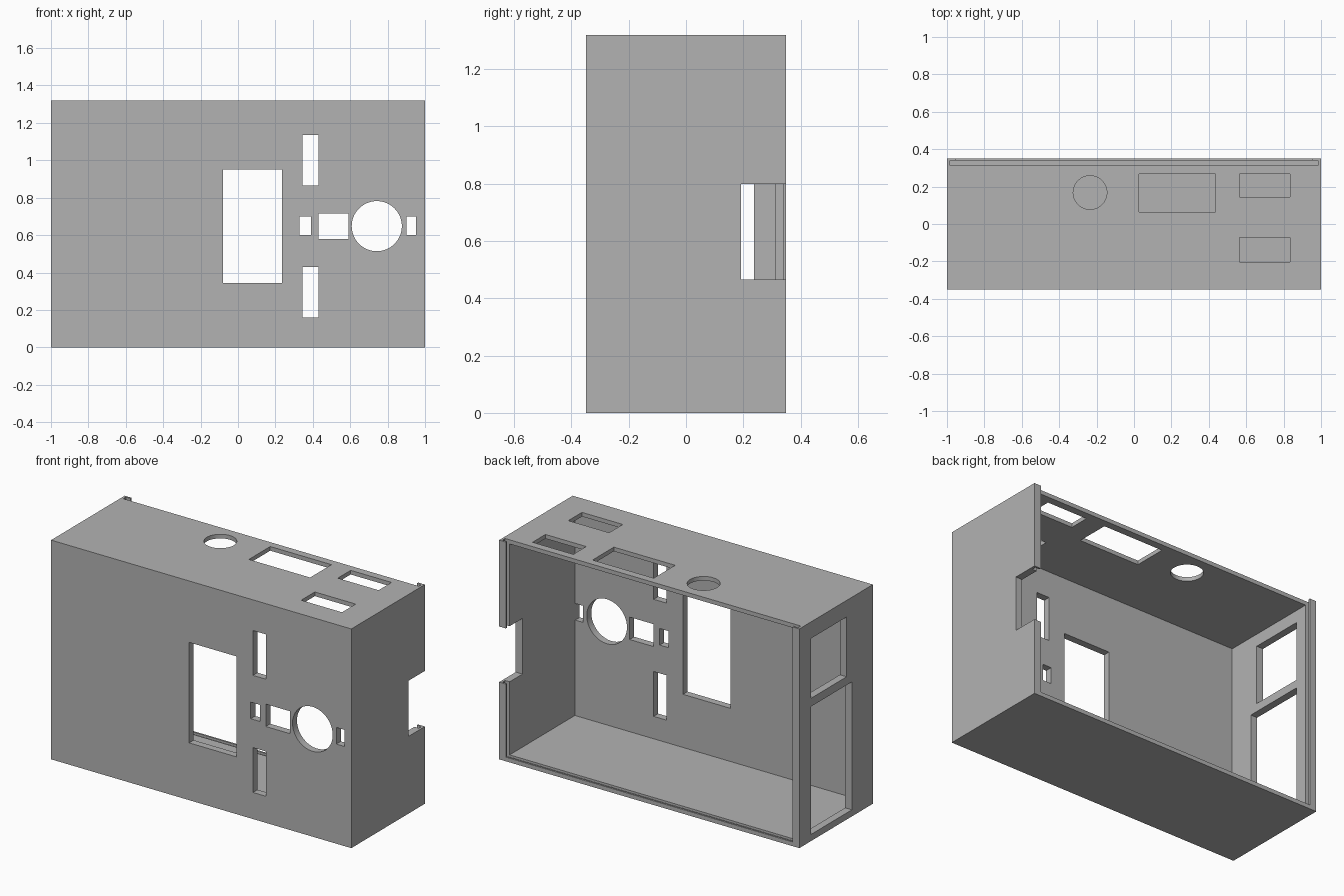
import bpy
from math import radians

cube = bpy.data.objects.get("Cube")
if cube:
    bpy.data.objects.remove(cube, do_unlink=True)

# Plain grey plastic
grey = bpy.data.materials.new("grey_plastic")
grey.use_nodes = True
colour = (0.45, 0.45, 0.45, 1)
grey.diffuse_color = colour
grey.node_tree.nodes["Principled BSDF"].inputs["Base Color"].default_value = colour

W, D, H = 1.0, 0.35, 1.32            # half width, half depth, height
SIDE, FRONT, FLOOR = 0.045, 0.043, 0.025
IN = W - SIDE                        # inner face of the side walls
SLOT0, SLOT1 = 0.314, 0.339          # groove for the sliding back panel
OUT = 0.2                            # cutter overshoot


def box(name, x, y, z):
    """Box from its (min, max) range on each axis."""
    bpy.ops.mesh.primitive_cube_add(size=1)
    ob = bpy.context.object
    ob.name = name
    for v in ob.data.vertices:
        v.co = [r[0] if c < 0 else r[1] for c, r in zip(v.co, (x, y, z))]
    return ob


def drill(name, centre, radius, axis):
    """Round cutter along the y or z axis."""
    bpy.ops.mesh.primitive_cylinder_add(
        vertices=64, radius=radius, depth=0.2, location=centre,
        rotation=(radians(90) if axis == "y" else 0, 0, 0))
    bpy.context.object.name = name
    return bpy.context.object


def cut(cutter):
    """Subtract the cutter from the case and discard it."""
    cutter.hide_render = True
    bpy.context.view_layer.objects.active = case
    mod = case.modifiers.new(cutter.name, "BOOLEAN")
    mod.operation = "DIFFERENCE"
    mod.solver = "EXACT"
    mod.object = cutter
    bpy.ops.object.modifier_apply(modifier=mod.name)
    bpy.data.objects.remove(cutter, do_unlink=True)


# Shell, open at the back
case = box("case_shell", (-W, W), (-D, D), (0, H))
case.data.materials.append(grey)
cut(box("cavity", (-IN, IN), (-D + FRONT, D + OUT), (FLOOR, H - FLOOR)))

# Top cut back, so that a rear panel can slide down the grooves
cut(box("top_recess", (-IN, IN), (SLOT0, D + OUT), (H / 2, H + OUT)))
cut(box("panel_groove", (-0.985, 0.985), (SLOT0, SLOT1), (0.012, H + OUT)))

# Front openings: x range, z range
front_holes = {
    "screen_window": ((-0.08, 0.235), (0.345, 0.95)),
    "upper_slot": ((0.345, 0.43), (0.865, 1.135)),
    "lower_slot": ((0.345, 0.43), (0.16, 0.43)),
    "inner_port": ((0.33, 0.39), (0.60, 0.70)),
    "middle_port": ((0.43, 0.59), (0.58, 0.715)),
    "outer_port": ((0.90, 0.953), (0.60, 0.70)),
}
for name, (x, z) in front_holes.items():
    cut(box(name, x, (-D - OUT, -D + 0.1), z))
cut(drill("front_round_hole", (0.742, -D, 0.648), 0.134, "y"))

# Top openings: x range, y range
top_holes = {
    "large_top_port": ((0.027, 0.435), (0.065, 0.268)),
    "rear_top_port": ((0.563, 0.835), (0.145, 0.268)),
    "front_top_port": ((0.563, 0.835), (-0.203, -0.073)),
}
for name, (x, y) in top_holes.items():
    cut(box(name, x, y, (H - 0.1, H + OUT)))
cut(drill("top_round_hole", (-0.235, 0.168, H), 0.09, "z"))

# Side openings: two windows on one side, an open notch on the other
cut(box("upper_side_window", (-W - OUT, -W + 0.1), (-0.10, 0.237), (0.86, 1.22)))
cut(box("lower_side_window", (-W - OUT, -W + 0.1), (-0.15, 0.237), (0.04, 0.81)))
cut(box("rear_notch", (W - 0.1, W + OUT), (0.192, D + OUT), (0.465, 0.80)))

# Smooth the round holes, keep the box edges crisp
bpy.ops.object.select_all(action="DESELECT")
case.select_set(True)
bpy.context.view_layer.objects.active = case
bpy.ops.object.shade_smooth_by_angle(angle=radians(30))
